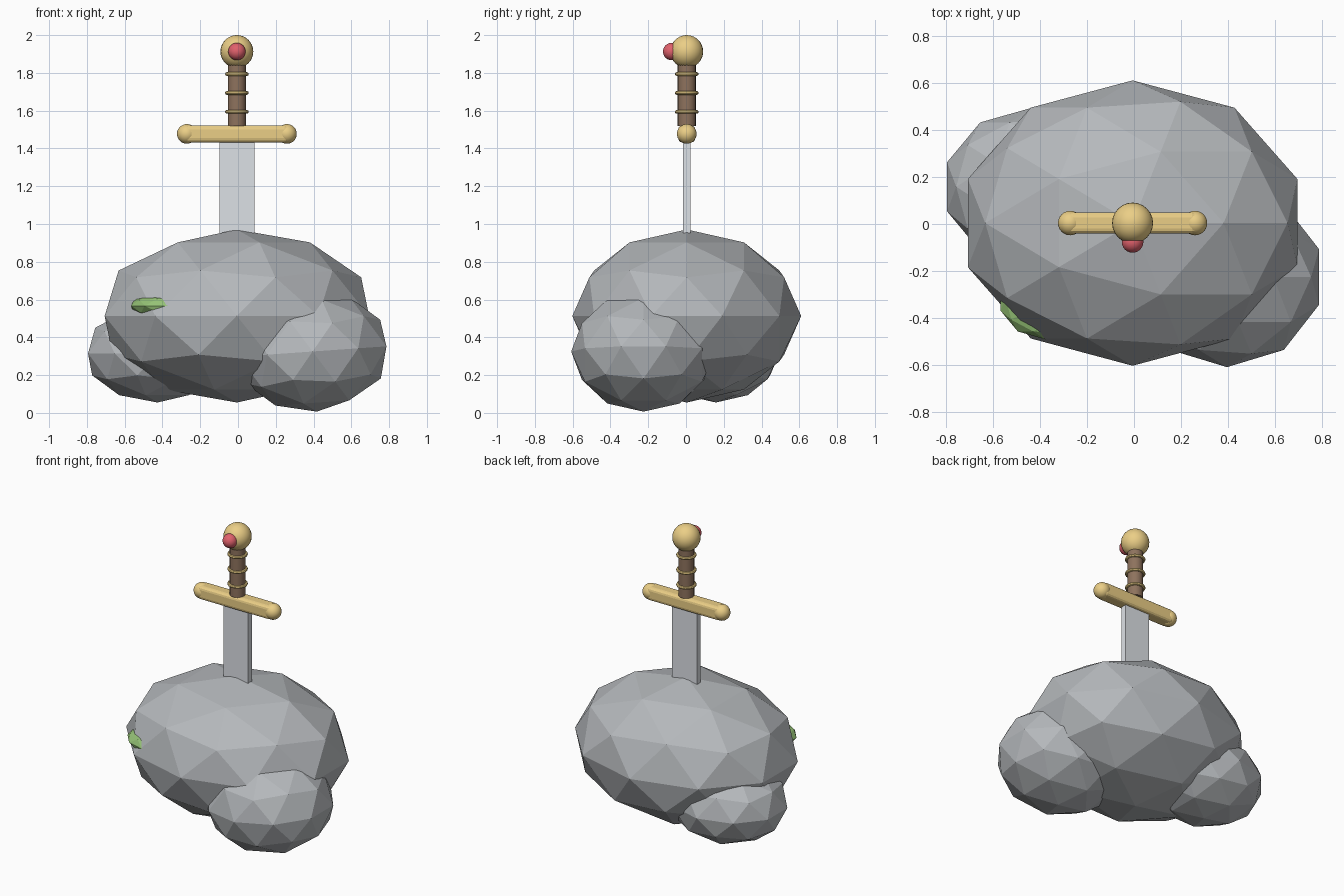
import bpy, math

if "Cube" in bpy.data.objects:
    bpy.data.objects.remove(bpy.data.objects["Cube"])

CX, CY = -0.006, 0.004   # sword and main boulder axis


def material(name, rgb):
    m = bpy.data.materials.new(name)
    m.diffuse_color = (*rgb, 1)
    m.use_nodes = True
    m.node_tree.nodes["Principled BSDF"].inputs["Base Color"].default_value = m.diffuse_color
    return m


STONE = material("stone", (0.46, 0.48, 0.50))
STEEL = material("steel", (0.72, 0.75, 0.79))
GOLD = material("gold", (0.83, 0.62, 0.24))
LEATHER = material("leather", (0.27, 0.17, 0.11))
RED = material("red", (0.75, 0.12, 0.15))
GREEN = material("green", (0.30, 0.54, 0.18))


def finish(name, mat, smooth=False):
    o = bpy.context.object
    o.name = name
    o.data.materials.append(mat)
    if smooth:
        bpy.ops.object.shade_smooth_by_angle(angle=math.radians(40))
    return o


def rock(name, loc, size, mat=STONE, rot=(0, 0, 0)):
    bpy.ops.mesh.primitive_ico_sphere_add(subdivisions=2, radius=1, location=loc, rotation=rot)
    o = finish(name, mat)
    o.scale = size
    return o


def ball(name, loc, r, mat):
    bpy.ops.mesh.primitive_uv_sphere_add(segments=24, ring_count=16, radius=r, location=loc)
    return finish(name, mat, True)


def box(name, loc, size, mat):
    bpy.ops.mesh.primitive_cube_add(size=1, location=loc)
    o = finish(name, mat)
    o.scale = size
    bpy.ops.object.transform_apply(location=False, rotation=False, scale=True)
    return o


# Boulders and moss patch
rock("main_boulder", (CX, CY, 0.513), (0.736, 0.606, 0.458))
rock("right_boulder", (0.395, -0.225, 0.325), (0.412, 0.383, 0.319), rot=(0, -0.07, 0))
rock("left_boulder", (-0.426, 0.158, 0.315), (0.387, 0.338, 0.26))
rock("moss_patch", (-0.376, -0.315, 0.567), (0.20, 0.175, 0.07), GREEN)

# Blade, sunk into the boulder
box("blade", (CX, CY, 0.97), (0.185, 0.04, 0.98), STEEL)

# Crossguard with rounded edges and ball ends
guard = box("crossguard", (CX, CY, 1.477), (0.55, 0.09, 0.09), GOLD)
bevel = guard.modifiers.new("bevel", 'BEVEL')
bevel.width, bevel.segments = 0.022, 3
for side, sx in (("left", -1), ("right", 1)):
    ball("guard_end_" + side, (CX + sx * 0.265, CY, 1.477), 0.052, GOLD)

# Grip with wire rings
bpy.ops.mesh.primitive_cylinder_add(vertices=20, radius=0.048, depth=0.36, location=(CX, CY, 1.70))
finish("grip", LEATHER, True)
for i in range(3):
    bpy.ops.mesh.primitive_torus_add(major_segments=24, minor_segments=8, major_radius=0.053,
                                     minor_radius=0.010, location=(CX, CY, 1.594 + 0.1 * i))
    finish("grip_ring_%d" % (i + 1), GOLD, True)

# Pommel and gem
ball("pommel", (CX, CY, 1.913), 0.087, GOLD)
ball("pommel_gem", (CX, CY - 0.08, 1.913), 0.046, RED)
